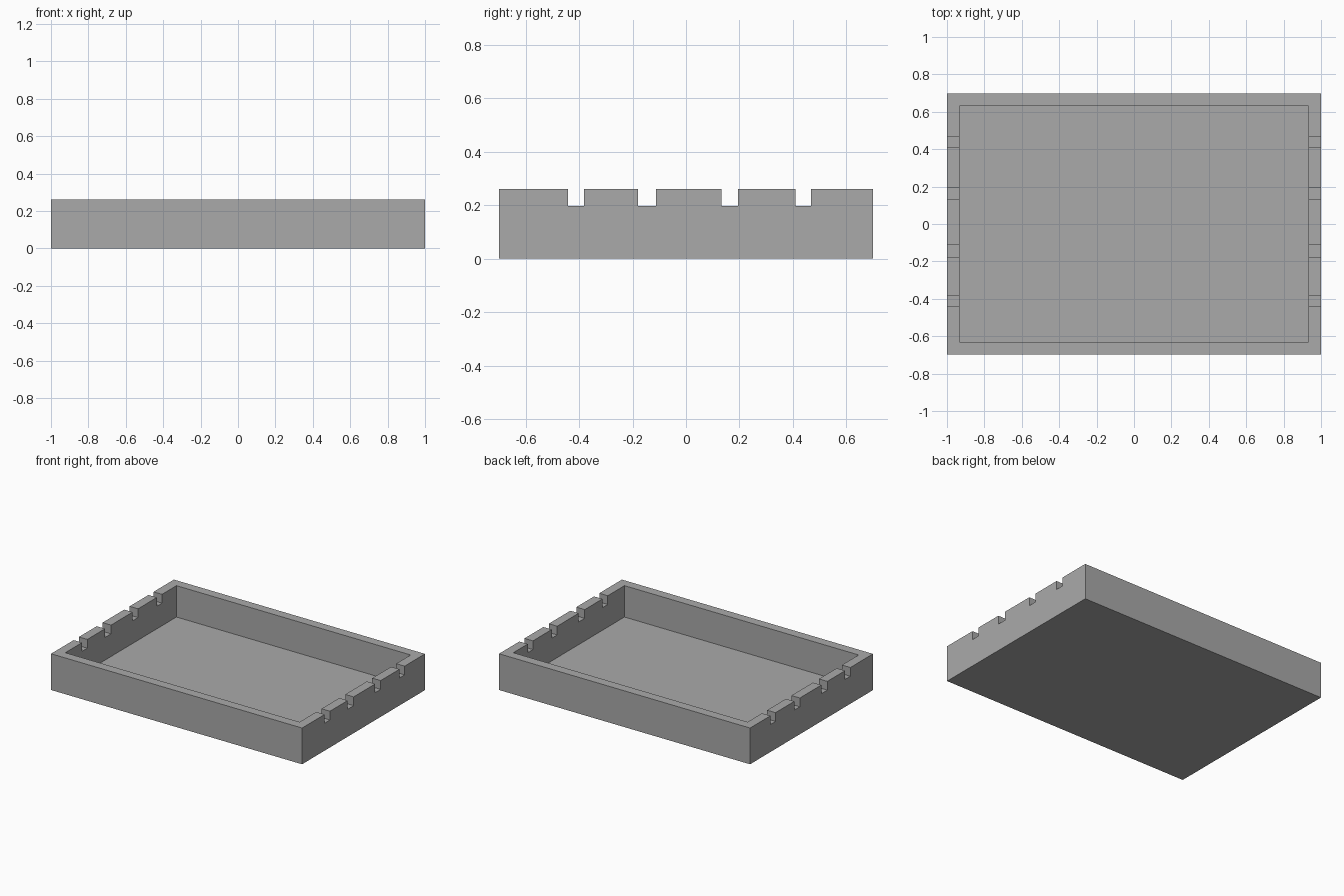
import bpy

if "Cube" in bpy.data.objects:
    bpy.data.objects.remove(bpy.data.objects["Cube"], do_unlink=True)

WIDTH, DEPTH, HEIGHT = 2.0, 1.398, 0.261
WALL, FLOOR, NOTCH_BASE = 0.067, 0.035, 0.198
NOTCHES = [(-0.442, -0.382), (-0.18, -0.112), (0.133, 0.195), (0.409, 0.468)]

grey = bpy.data.materials.new("grey")
grey.use_nodes = True
colour = (0.4, 0.4, 0.4, 1)
grey.diffuse_color = colour
grey.node_tree.nodes["Principled BSDF"].inputs["Base Color"].default_value = colour


def box(name, low, high):
    centre = [(a + b) / 2 for a, b in zip(low, high)]
    bpy.ops.mesh.primitive_cube_add(size=1, location=centre)
    obj = bpy.context.object
    obj.name = name
    obj.scale = [b - a for a, b in zip(low, high)]
    bpy.ops.object.transform_apply(location=True, rotation=False, scale=True)
    obj.data.materials.append(grey)
    return obj


def cut(target, name, low, high):
    cutter = box(name, low, high)
    mod = target.modifiers.new(name, "BOOLEAN")
    mod.operation = "DIFFERENCE"
    mod.solver = "EXACT"
    mod.object = cutter
    bpy.context.view_layer.objects.active = target
    bpy.ops.object.modifier_apply(modifier=mod.name)
    bpy.data.objects.remove(cutter, do_unlink=True)


# Solid tray body
x, y = WIDTH / 2, DEPTH / 2
tray = box("tray", (-x, -y, 0), (x, y, HEIGHT))

# Hollow interior
cut(tray, "hollow", (WALL - x, WALL - y, FLOOR), (x - WALL, y - WALL, HEIGHT + 0.2))

# Matching slots through the left and right walls
for start, end in NOTCHES:
    cut(tray, "slot", (-x - 0.1, start, NOTCH_BASE), (x + 0.1, end, HEIGHT + 0.1))
